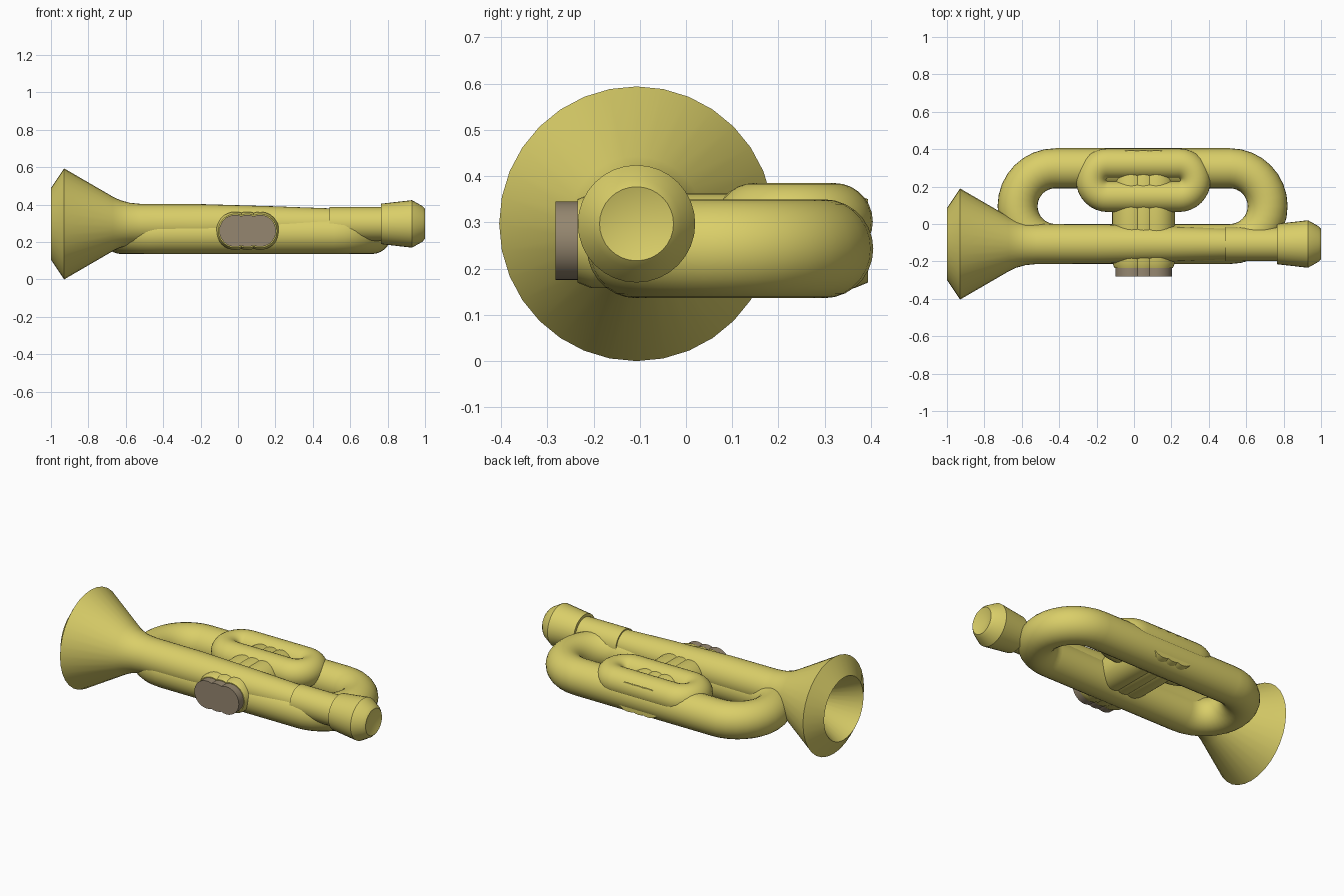
import bpy, bmesh, math
from mathutils import Vector

if "Cube" in bpy.data.objects:
    bpy.data.objects.remove(bpy.data.objects["Cube"])

AXIS_Y, AXIS_Z = -0.107, 0.297


def material(name, color):
    m = bpy.data.materials.new(name)
    m.diffuse_color = color
    m.use_nodes = True
    m.node_tree.nodes["Principled BSDF"].inputs["Base Color"].default_value = m.diffuse_color
    return m


brass = material("brass", (0.70, 0.62, 0.14, 1))
button = material("button", (0.30, 0.24, 0.16, 1))


def finish(name, bm, mat, angle=30):
    bmesh.ops.recalc_face_normals(bm, faces=bm.faces)
    mesh = bpy.data.meshes.new(name)
    bm.to_mesh(mesh)
    bm.free()
    mesh.materials.append(mat)
    mesh.shade_smooth()
    mesh.set_sharp_from_angle(angle=math.radians(angle))
    obj = bpy.data.objects.new(name, mesh)
    bpy.context.collection.objects.link(obj)
    return obj


def lathe(name, profile, origin, axis, side, mat, n=32, angle=30):
    """Revolve (position, radius) pairs around an axis; radius 0 makes a tip."""
    axis, side = Vector(axis), Vector(side)
    other = axis.cross(side)
    bm = bmesh.new()
    rings = []
    for t, r in profile:
        c = Vector(origin) + axis * t
        if r == 0:
            rings.append([bm.verts.new(c)] * n)
            continue
        rings.append([bm.verts.new(c + r * (side * math.cos(a) + other * math.sin(a)))
                      for a in (2 * math.pi * i / n for i in range(n))])
    for a, b in zip(rings, rings[1:]):
        for i in range(n):
            j = (i + 1) % n
            quad = list(dict.fromkeys((a[i], a[j], b[j], b[i])))
            bm.faces.new(quad)
    return finish(name, bm, mat, angle)


def racetrack_tube(name, x0, x1, y0, y1, z, r, mat, steps=16, n=28):
    """Closed flat loop of tube: two straights joined by half circles."""
    cy, bend = (y0 + y1) / 2, (y1 - y0) / 2
    path = []
    for cx, start in ((x1, -math.pi / 2), (x0, math.pi / 2)):
        for i in range(steps + 1):
            a = start + math.pi * i / steps
            path.append((cx, a))
    bm = bmesh.new()
    rings = []
    for cx, a in path:
        out = Vector((math.cos(a), math.sin(a), 0))
        c = Vector((cx, cy, z)) + out * bend
        rings.append([bm.verts.new(c + out * r * math.cos(t) + Vector((0, 0, r * math.sin(t))))
                      for t in (2 * math.pi * k / n for k in range(n))])
    for i, a in enumerate(rings):
        b = rings[(i + 1) % len(rings)]
        for k in range(n):
            bm.faces.new((a[k], b[k], b[(k + 1) % n], a[(k + 1) % n]))
    return finish(name, bm, mat, 40)


def along_x(name, profile):
    return lathe(name, profile, (0, AXIS_Y, AXIS_Z), (1, 0, 0), (0, 0, 1), brass)


# Bell with hollow mouth, running into the tapering main pipe
along_x("bell_and_pipe", [
    (-0.70, 0), (-0.72, 0.03), (-1.0, 0.192), (-0.93, 0.297), (-0.67, 0.146),
    (-0.63, 0.127), (-0.58, 0.113), (-0.52, 0.107), (-0.2, 0.106),
    (0.2, 0.094), (0.52, 0.082), (0.52, 0)])

# Sleeve and mouthpiece
along_x("mouthpiece_sleeve", [(0.49, 0), (0.49, 0.091), (0.79, 0.091), (0.79, 0)])
along_x("mouthpiece", [(0.765, 0), (0.765, 0.108), (0.93, 0.127), (0.985, 0.096),
                       (1.0, 0.08), (0.975, 0)])

# Large and small tubing loops
racetrack_tube("large_loop", -0.42, 0.512, AXIS_Y, 0.298, 0.243, 0.107, brass)
racetrack_tube("small_loop", -0.14, 0.24, 0.147, 0.321, 0.302, 0.083, brass)

# Three valves with their buttons
for i, x in enumerate((-0.015, 0.05, 0.118)):
    lathe(f"valve_{i + 1}", [(-0.235, 0), (-0.235, 0.09), (-0.205, 0.102),
                             (0.365, 0.102), (0.394, 0.09), (0.394, 0)],
          (x, 0, 0.26), (0, 1, 0), (0, 0, 1), brass, angle=40)
    lathe(f"valve_button_{i + 1}", [(-0.282, 0), (-0.282, 0.085), (-0.225, 0.085), (-0.225, 0)],
          (x, 0, 0.26), (0, 1, 0), (0, 0, 1), button)
